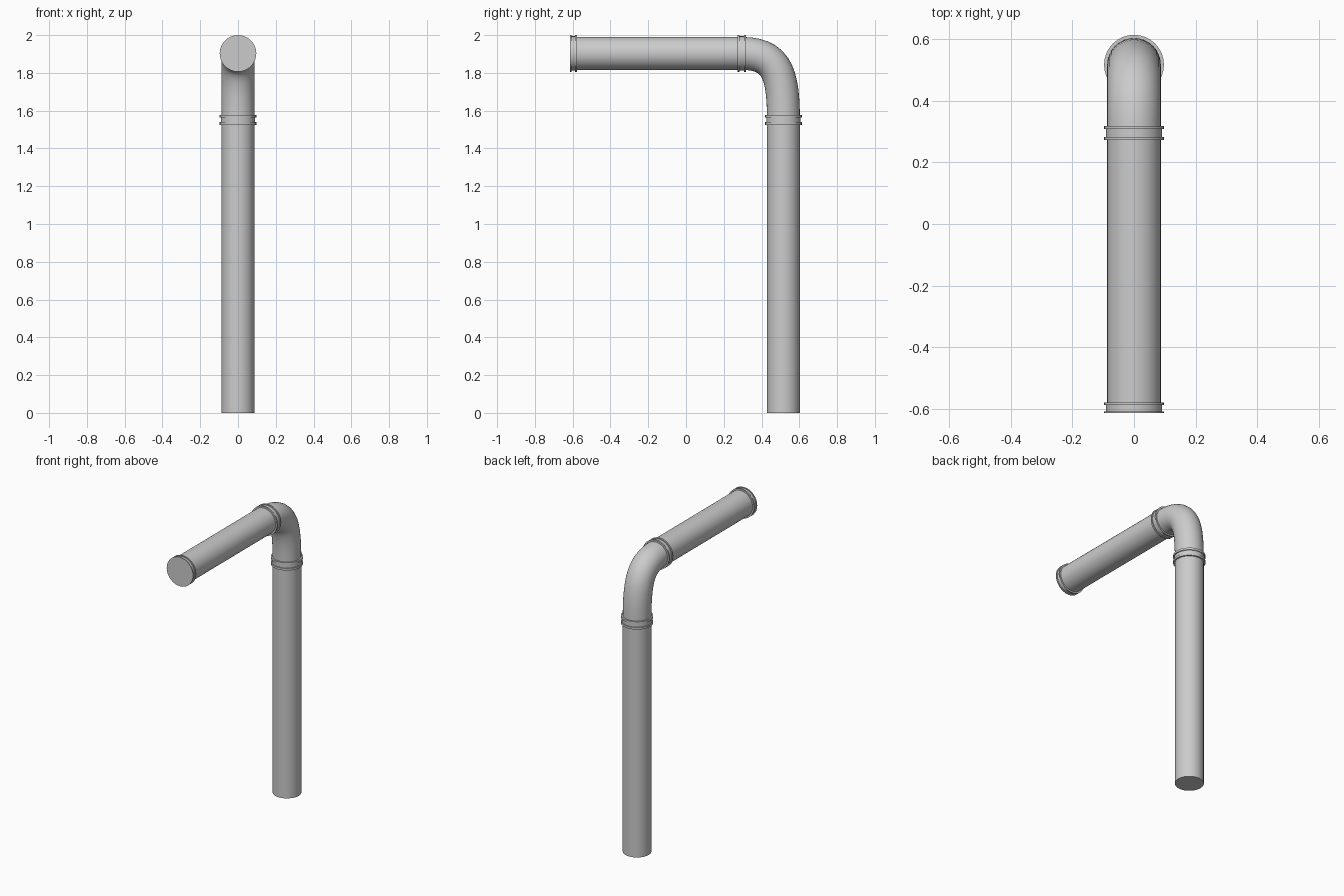
import bpy, bmesh, math
from mathutils import Vector, geometry

if "Cube" in bpy.data.objects:
    bpy.data.objects.remove(bpy.data.objects["Cube"])

SIDES = 32
R = 0.087           # pipe radius
LIP = 0.097         # raised collar lip radius
BAND = 0.091        # collar band radius between lips
PY, PZ = 0.516, 1.903   # axis of the upright pipe (y) and of the outlet pipe (z)


def sweep(name, rings):
    """Skin circular rings (centre, tangent, radius) lying along the yz plane."""
    bm = bmesh.new()
    loops = []
    for c, t, r in rings:
        side = Vector((1, 0, 0))
        up = t.normalized().cross(side)
        loops.append([bm.verts.new(c + r * (math.cos(a) * side + math.sin(a) * up))
                      for a in (2 * math.pi * i / SIDES for i in range(SIDES))])
    for a, b in zip(loops, loops[1:]):
        for i in range(SIDES):
            j = (i + 1) % SIDES
            bm.faces.new((a[i], a[j], b[j], b[i]))
    bm.faces.new(loops[0])
    bm.faces.new(loops[-1])
    bmesh.ops.recalc_face_normals(bm, faces=bm.faces)
    me = bpy.data.meshes.new(name)
    bm.to_mesh(me)
    bm.free()
    ob = bpy.data.objects.new(name, me)
    bpy.context.collection.objects.link(ob)
    bpy.ops.object.select_all(action='DESELECT')
    ob.select_set(True)
    bpy.context.view_layer.objects.active = ob
    bpy.ops.object.shade_smooth_by_angle(angle=math.radians(30))
    return ob


def upright(name, profile):
    sweep(name, [(Vector((0, PY, z)), Vector((0, 0, 1)), r) for z, r in profile])


def outlet(name, profile):
    sweep(name, [(Vector((0, y, PZ)), Vector((0, 1, 0)), r) for y, r in profile])


def collar(mid, half=0.026, lip=0.014):
    """Two raised lips with a narrower band between them."""
    a, b = mid - half, mid + half
    return [(a, LIP), (a + lip, LIP), (a + lip, BAND),
            (b - lip, BAND), (b - lip, LIP), (b, LIP)]


# Straight pipes
upright("vertical_pipe", [(0, R), (1.55, R)])
outlet("horizontal_pipe", [(-0.60, R), (0.295, R)])

# Elbow swept along a curved centre line
path = geometry.interpolate_bezier(Vector((0, PY, 1.55)), Vector((0, PY, 1.80)),
                                   Vector((0, 0.48, PZ)), Vector((0, 0.295, PZ)), 14)
rings = []
for i, p in enumerate(path):
    t = path[min(i + 1, 13)] - path[max(i - 1, 0)]
    if i == 0:
        t = Vector((0, 0, 1))
    elif i == 13:
        t = Vector((0, -1, 0))
    rings.append((p, t, R))
sweep("elbow", rings)

# Joint collars and the closed end collar
upright("vertical_collar", collar(1.551))
outlet("horizontal_collar", collar(0.295, 0.023, 0.010))
outlet("end_collar", [(-0.613, LIP), (-0.607, LIP), (-0.607, BAND),
                      (-0.587, BAND), (-0.587, LIP), (-0.578, LIP)])
